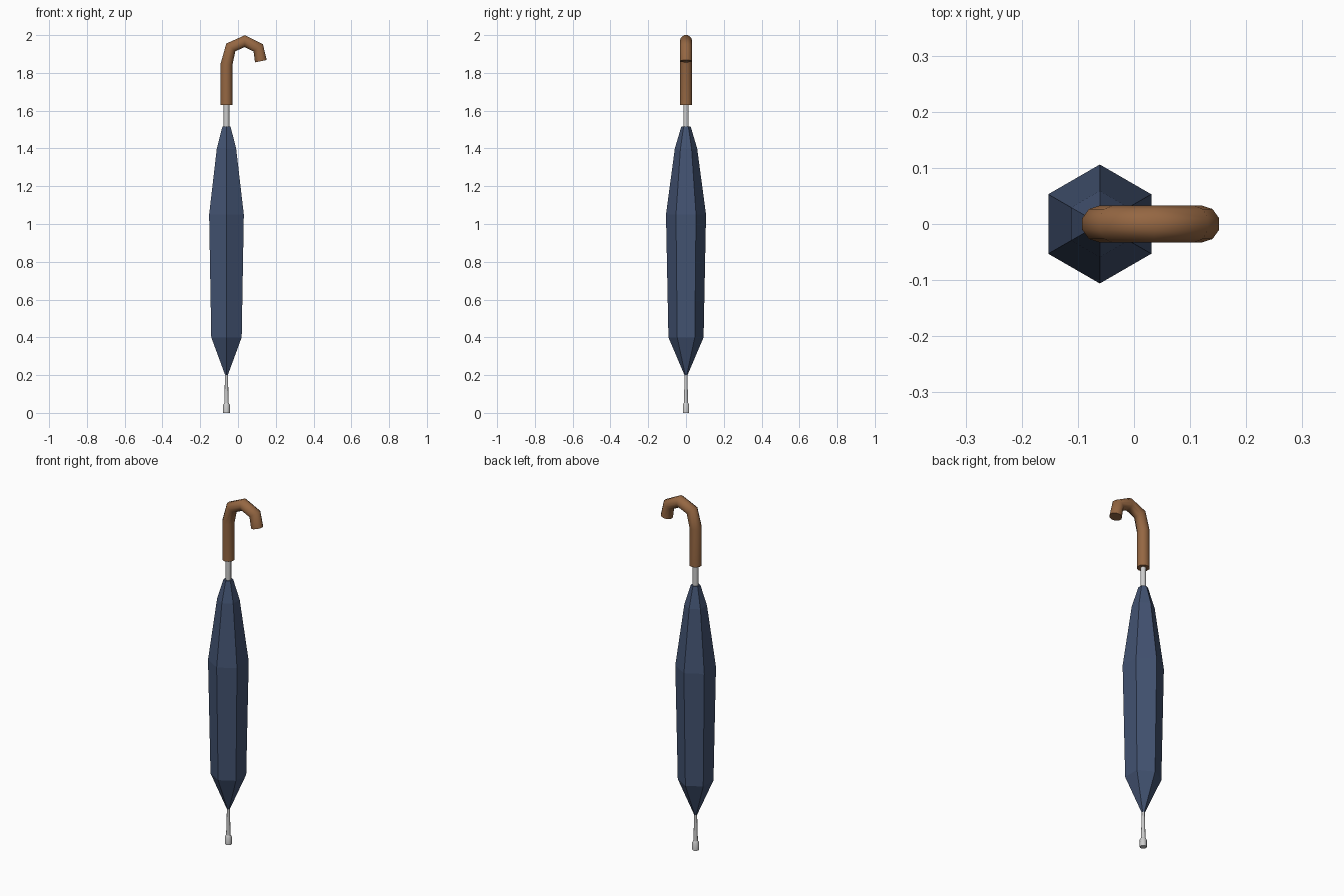
import bpy, bmesh, math
from mathutils import Vector

if "Cube" in bpy.data.objects:
    bpy.data.objects.remove(bpy.data.objects["Cube"])

AXIS_X = -0.061


def material(name, color):
    mat = bpy.data.materials.new(name)
    mat.diffuse_color = (*color, 1)
    mat.use_nodes = True
    mat.node_tree.nodes["Principled BSDF"].inputs["Base Color"].default_value = mat.diffuse_color
    return mat


def tube(name, path, radii, sides, phase=0.0, mat=None, smooth_angle=None):
    """Sweep a polygon ring along a path lying in the XZ plane, with capped ends."""
    pts = [Vector((x, 0, z)) for x, z in path]
    bm = bmesh.new()
    rings = []
    for i, p in enumerate(pts):
        dirs = [(b - a).normalized() for a, b in zip(pts[max(i - 1, 0):i + 2], pts[max(i - 1, 0) + 1:i + 2])]
        t = sum(dirs, Vector()).normalized()
        u, v = Vector((t.z, 0, -t.x)), Vector((0, 1, 0))
        ring = []
        for k in range(sides):
            a = phase + 2 * math.pi * k / sides
            ring.append(bm.verts.new(p + radii[i] * (math.cos(a) * u + math.sin(a) * v)))
        rings.append(ring)
    for lo, hi in zip(rings, rings[1:]):
        for k in range(sides):
            n = (k + 1) % sides
            bm.faces.new((lo[k], lo[n], hi[n], hi[k]))
    bm.faces.new(rings[0][::-1])
    bm.faces.new(rings[-1])
    bmesh.ops.recalc_face_normals(bm, faces=bm.faces)
    mesh = bpy.data.meshes.new(name)
    bm.to_mesh(mesh)
    bm.free()
    obj = bpy.data.objects.new(name, mesh)
    bpy.context.collection.objects.link(obj)
    if mat:
        mesh.materials.append(mat)
    if smooth_angle:
        bpy.ops.object.select_all(action='DESELECT')
        obj.select_set(True)
        bpy.context.view_layer.objects.active = obj
        bpy.ops.object.shade_smooth_by_angle(angle=math.radians(smooth_angle))
    return obj


def lathe(name, profile, sides, **kw):
    """Upright tube on the umbrella axis from (radius, z) pairs."""
    return tube(name, [(AXIS_X, z) for _, z in profile], [r for r, _ in profile], sides, **kw)


navy = material("navy_cloth", (0.055, 0.085, 0.165))
brown = material("brown_wood", (0.30, 0.135, 0.055))

# Folded six-panel canopy, flat faces
lathe("folded_canopy",
      [(0.008, 0.2), (0.093, 0.4), (0.106, 1.05), (0.059, 1.4), (0.025, 1.515)],
      6, phase=math.pi / 6, mat=navy)

# Metal shaft running from the tip into the handle
lathe("shaft", [(0.012, 0.04), (0.008, 0.19), (0.008, 0.3), (0.015, 0.5), (0.015, 1.65)],
      10, smooth_angle=40)

# Metal ferrule at the foot
lathe("ferrule", [(0.018, 0.0), (0.018, 0.042), (0.012, 0.052)], 10, smooth_angle=40)

# Hooked wooden handle
hook = [(AXIS_X, 1.63), (AXIS_X, 1.845), (-0.038, 1.935),
        (0.036, 1.968), (0.107, 1.933), (0.121, 1.862)]
tube("hook_handle", hook, [0.033] * len(hook), 10, phase=math.pi / 10,
     mat=brown, smooth_angle=60)
